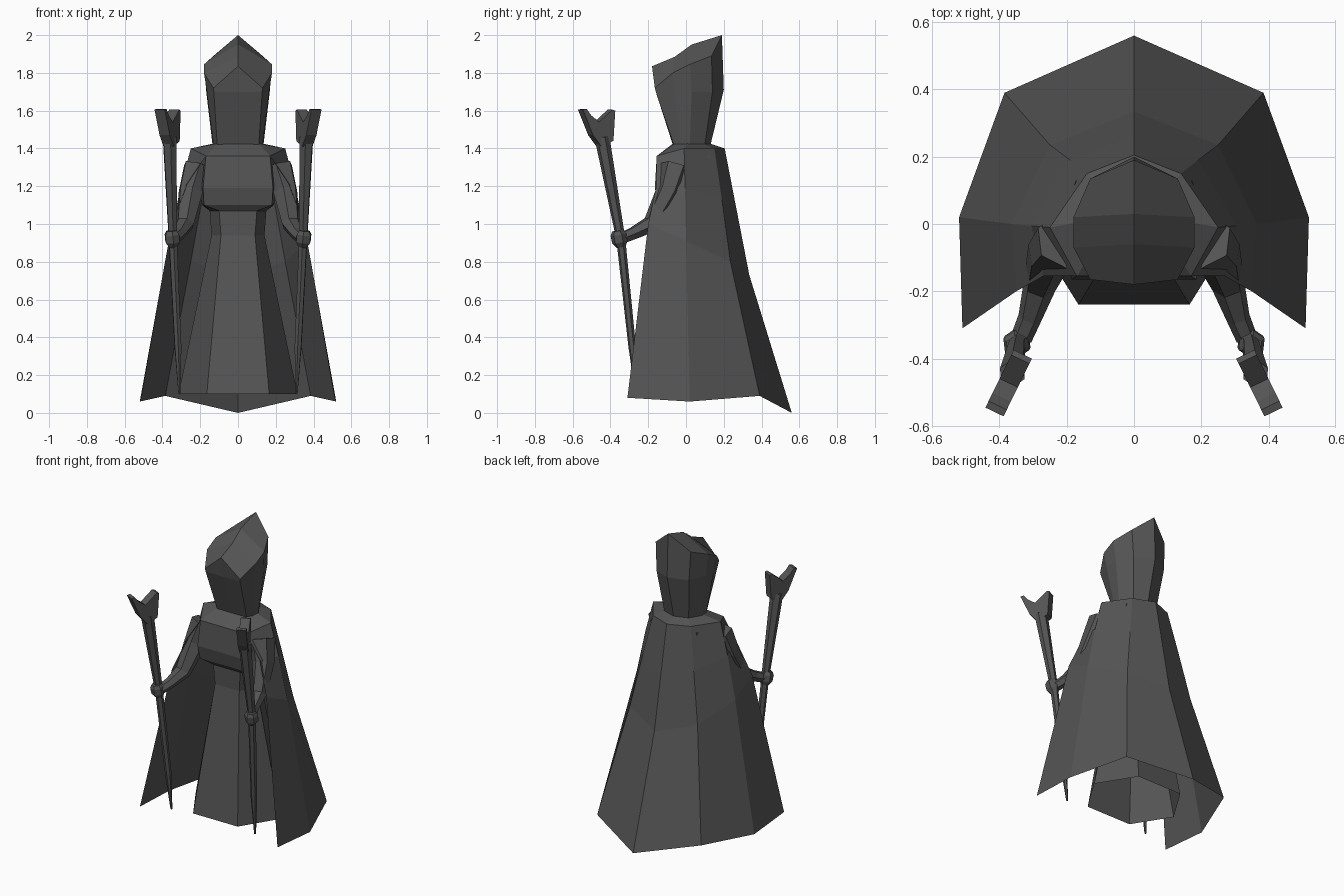
import bpy, bmesh, math
from mathutils import Vector

if "Cube" in bpy.data.objects:
    bpy.data.objects.remove(bpy.data.objects["Cube"])

mat = bpy.data.materials.new("charcoal cloth")
mat.diffuse_color = (0.09, 0.09, 0.09, 1)
mat.use_nodes = True
mat.node_tree.nodes["Principled BSDF"].inputs["Base Color"].default_value = mat.diffuse_color


def make(name, faces):
    """Mesh from faces given as corner points, mirrored across x = 0."""
    bm, seen = bmesh.new(), {}
    for face in faces:
        vs = []
        for p in face:
            key = tuple(round(c, 4) for c in p)
            if key not in seen:
                seen[key] = bm.verts.new(key)
            if seen[key] not in vs:
                vs.append(seen[key])
        if len(vs) > 2 and not bm.faces.get(vs):
            bm.faces.new(vs)
    bmesh.ops.recalc_face_normals(bm, faces=bm.faces)
    me = bpy.data.meshes.new(name)
    bm.to_mesh(me)
    bm.free()
    me.materials.append(mat)
    ob = bpy.data.objects.new(name, me)
    bpy.context.collection.objects.link(ob)
    m = ob.modifiers.new("mirror", 'MIRROR')
    m.merge_threshold = 0.0005
    return ob


def loft(rows, closed=False):
    """Quads between successive rows of points."""
    faces = []
    n = len(rows[0])
    for a, b in zip(rows, rows[1:]):
        for i in range(n if closed else n - 1):
            j = (i + 1) % n
            faces.append((a[i], a[j], b[j], b[i]))
    return faces


def tube(path, sides=6):
    """Capped tube along (x, y, z, radius) points."""
    pts = [Vector(p[:3]) for p in path]
    rows = []
    for i, p in enumerate(pts):
        t = (pts[min(i + 1, len(pts) - 1)] - pts[max(i - 1, 0)]).normalized()
        u = t.cross(Vector((0.9, 0.4, 0))).normalized()
        v = t.cross(u)
        rows.append([p + path[i][3] * (u * math.cos(a) + v * math.sin(a))
                     for a in (math.tau * (k + 0.5) / sides for k in range(sides))])
    return loft(rows, True) + [rows[0], rows[-1]]


# Hood: half rings run from the front centre to the back centre
face_top, brow, ridge, peak = (0, -.18, 1.835), (0, -.06, 1.885), (0, .03, 1.95), (0, .19, 2)
make("hood", loft([
    [(0, -.07, 1.42), (.11, -.065, 1.42), (.13, -.03, 1.42), (.135, .02, 1.42), (.09, .1, 1.42), (0, .13, 1.42)],
    [(0, -.16, 1.70), (.128, -.16, 1.70), (.165, -.06, 1.70), (.168, .03, 1.70), (.12, .14, 1.70), (0, .2, 1.71)],
    [face_top, (.13, -.165, 1.72), (.18, -.07, 1.80), (.18, .02, 1.845), (.13, .135, 1.89), peak],
    [face_top, face_top, brow, ridge, peak, peak]]))

# Collar: slopes from the neck to the shoulders
make("collar", loft([
    [(0, -.07, 1.425), (.11, -.06, 1.425), (.135, .01, 1.425), (.09, .1, 1.425), (0, .13, 1.425)],
    [(0, -.155, 1.36), (.17, -.155, 1.36), (.25, -.01, 1.40), (.14, .15, 1.40), (0, .205, 1.40)]]))

# Cape: open at the front, single sheet
make("cape", loft([
    [(.17, -.155, 1.36), (.25, -.01, 1.40), (.14, .15, 1.40), (0, .205, 1.40)],
    [(.27, -.155, 1.21), (.305, -.005, 1.19), (.19, .19, 1.13), (0, .265, 1.09)],
    [(.35, -.20, 1.0), (.365, 0, .91), (.25, .235, .80), (0, .335, .73)],
    [(.51, -.31, .08), (.52, .02, .06), (.385, .39, .09), (0, .56, 0)]]))


# Torso and skirt: half hexagon rings of (front x, side x, front y, back y, z)
def ring(fx, sx, fy, by, z):
    return [(0, fy, z), (fx, fy, z), (sx, (fy + by) / 2, z), (fx, by, z), (0, by, z)]


make("robe", loft([ring(*r) for r in (
    (.17, .23, -.155, .13, 1.36), (.185, .21, -.165, .13, 1.19),
    (.18, .19, -.145, .13, 1.10), (.10, .15, -.12, .12, 1.07),
    (.09, .14, -.115, .11, .94), (.165, .315, -.24, .24, .10))]))

# Sleeves and hands
make("sleeves", tube([(.21, -.05, 1.30, .085), (.25, -.09, 1.17, .07),
                      (.28, -.18, 1.0, .05), (.31, -.28, .95, .035),
                      (.335, -.34, .925, .032)]))
make("hands", tube([(.352, -.362, .965, .03), (.35, -.358, .945, .042),
                    (.346, -.35, .905, .042), (.342, -.343, .88, .026)]))

# Staffs: tapered shafts
make("staffs", tube([(.31, -.262, .10, .006), (.318, -.285, .35, .02),
                     (.345, -.345, .92, .024), (.362, -.445, 1.46, .04)]))

# Forked staff heads: a (y, z) outline given thickness in its slanted plane
outline = [(-.46, 1.41), (-.505, 1.47), (-.56, 1.605), (-.54, 1.61), (-.515, 1.575),
           (-.472, 1.54), (-.40, 1.605), (-.385, 1.60), (-.395, 1.44)]
offset = Vector((.027, .013, 0))
mid = [Vector((.362 - .48 * (y + .45), y * .98 - .01, z)) for y, z in outline]
sides = [[p + offset * s for p in mid] for s in (1, -1)]
heads = loft(sides, True)
for s in sides:  # split into two prongs at the notch
    heads += [s[:6], [s[0]] + s[5:]]
make("staff_heads", heads)
